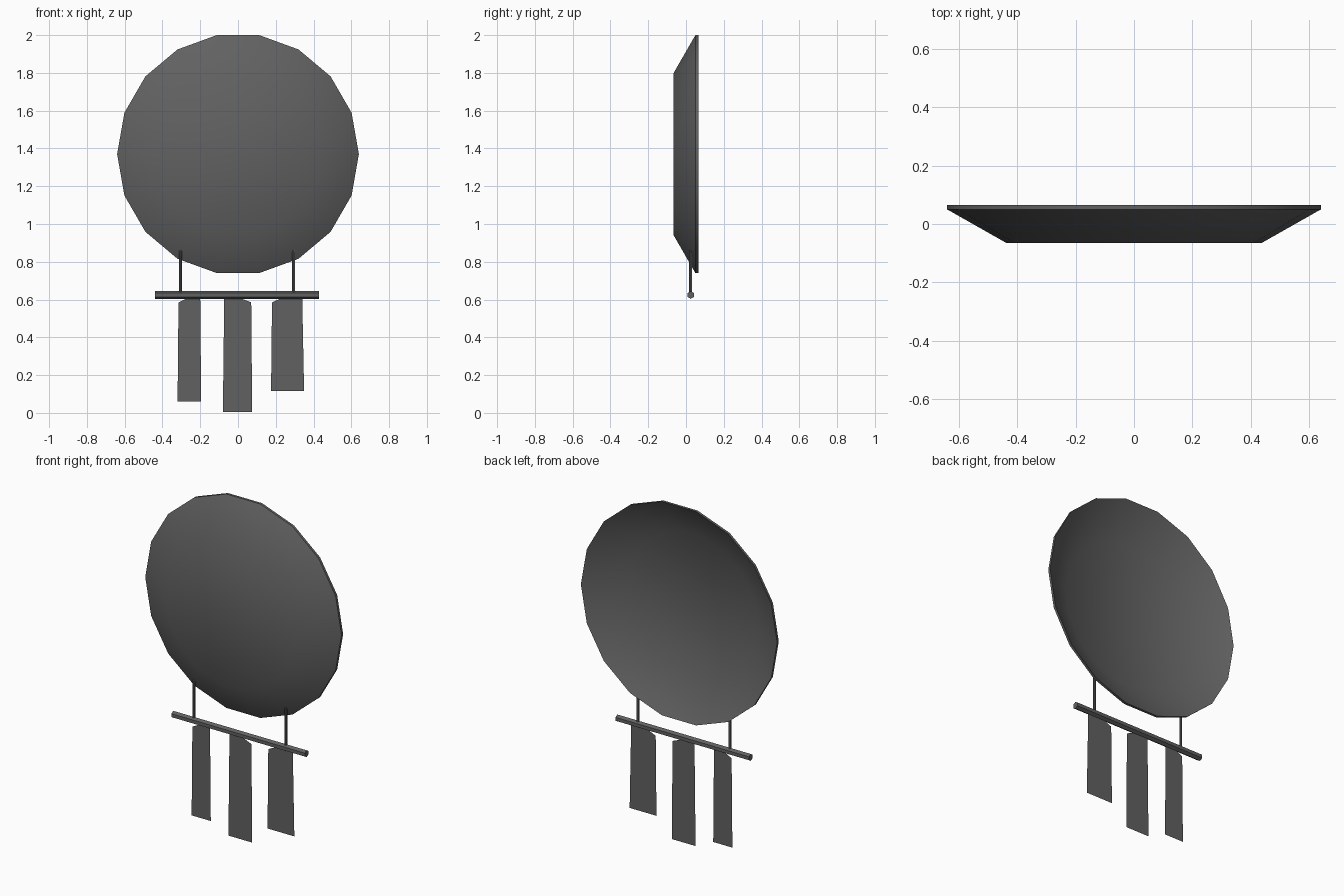
import bpy, bmesh, math
from mathutils import Vector

cube = bpy.data.objects.get("Cube")
if cube:
    bpy.data.objects.remove(cube)

grey = bpy.data.materials.new("dark grey")
grey.use_nodes = True
colour = (0.12, 0.12, 0.12, 1)
grey.diffuse_color = colour
grey.node_tree.nodes["Principled BSDF"].inputs["Base Color"].default_value = colour

HANG_Y = 0.025  # depth of the hanging parts


def finish(name, bm, smooth_angle=None):
    mesh = bpy.data.meshes.new(name)
    bm.to_mesh(mesh)
    bm.free()
    mesh.materials.append(grey)
    obj = bpy.data.objects.new(name, mesh)
    bpy.context.collection.objects.link(obj)
    if smooth_angle:
        bpy.ops.object.select_all(action='DESELECT')
        obj.select_set(True)
        bpy.context.view_layer.objects.active = obj
        bpy.ops.object.shade_smooth_by_angle(angle=math.radians(smooth_angle))
    return obj


def rod(name, start, end, radius, sides):
    start, end = Vector(start), Vector(end)
    axis = end - start
    bm = bmesh.new()
    bmesh.ops.create_cone(bm, cap_ends=True, segments=sides, radius1=radius,
                          radius2=radius, depth=axis.length)
    obj = finish(name, bm, 40)
    obj.rotation_mode = 'QUATERNION'
    obj.rotation_quaternion = axis.to_track_quat('Z', 'Y')
    obj.location = (start + end) / 2


# Shallow dish: convex front, lip, hollow back
def dish(name, sides, centre_z, profile):
    bm = bmesh.new()
    rings = []
    for radius, y in profile:
        angles = [2 * math.pi * i / sides for i in range(sides)]
        rings.append([bm.verts.new((radius * math.cos(a), y,
                                    centre_z + radius * math.sin(a))) for a in angles])
    for a, b in zip(rings, rings[1:]):
        for i in range(sides):
            j = (i + 1) % sides
            bm.faces.new((a[i], a[j], b[j], b[i]))
    bm.faces.new(rings[0])
    bm.faces.new(rings[-1])
    bmesh.ops.recalc_face_normals(bm, faces=bm.faces)
    finish(name, bm, 45)


dish("dish", 18, 1.37, [(0.437, -0.065), (0.64, 0.05), (0.64, 0.065), (0.432, -0.055)])

# Crossbar and its two hangers
rod("crossbar", (-0.44, HANG_Y, 0.624), (0.43, HANG_Y, 0.624), 0.02, 6)
rod("right_hanger", (-0.305, HANG_Y, 0.624), (-0.305, HANG_Y, 0.86), 0.008, 8)
rod("left_hanger", (0.295, HANG_Y, 0.624), (0.295, HANG_Y, 0.86), 0.008, 8)

# Thin hanging strips with one clipped top corner
strips = {
    "right_strip": [(-0.32, 0.06), (-0.195, 0.06), (-0.2, 0.61), (-0.265, 0.61), (-0.315, 0.585)],
    "middle_strip": [(-0.08, 0.005), (0.075, 0.005), (0.07, 0.585), (0.005, 0.61), (-0.073, 0.61)],
    "left_strip": [(0.175, 0.115), (0.35, 0.115), (0.34, 0.61), (0.235, 0.61), (0.18, 0.585)],
}
for name, outline in strips.items():
    bm = bmesh.new()
    bm.faces.new([bm.verts.new((x, HANG_Y, z)) for x, z in outline])
    finish(name, bm)
